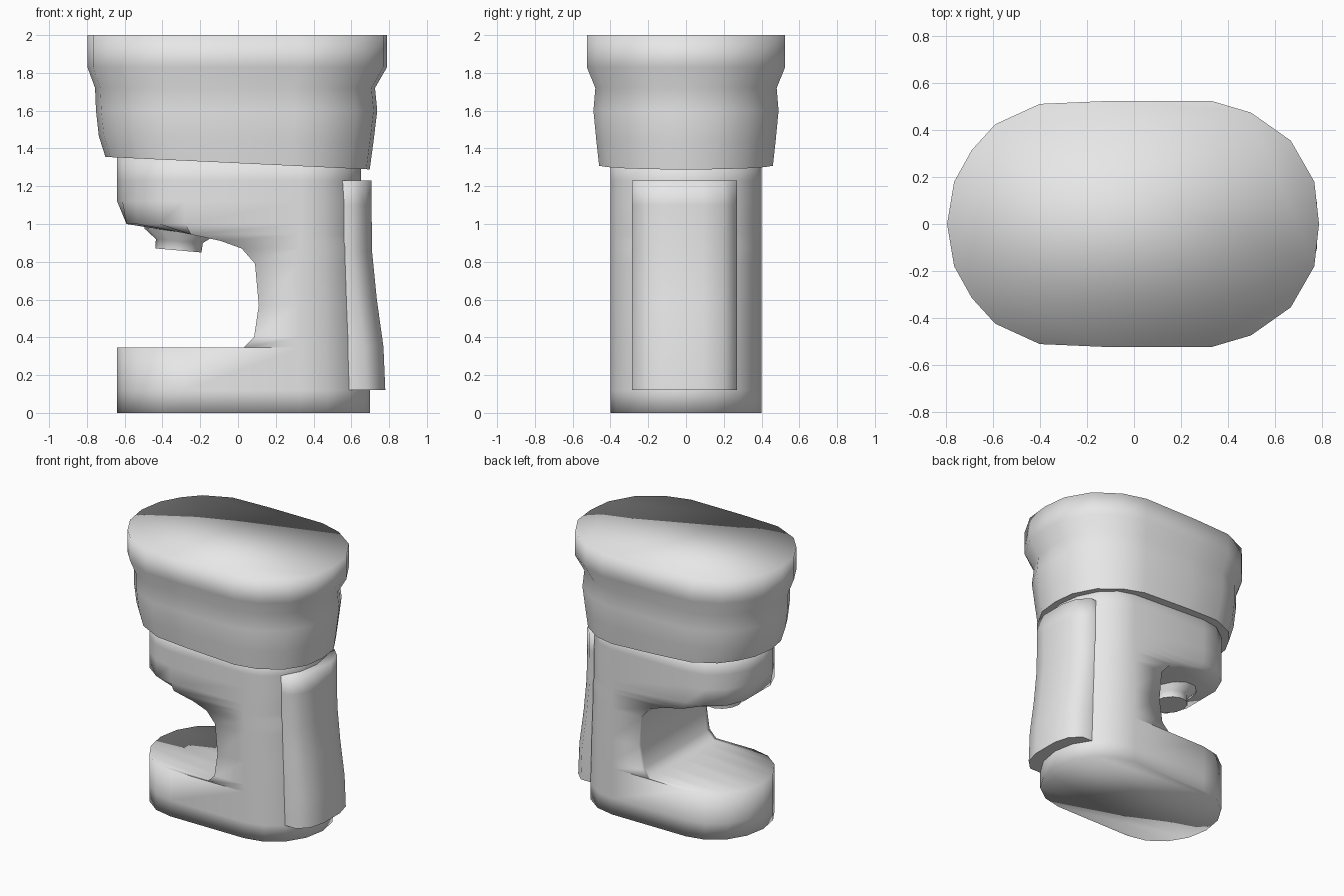
import bpy, bmesh, math
from mathutils import Vector, Matrix

cube = bpy.data.objects.get("Cube")
if cube:
    bpy.data.objects.remove(cube, do_unlink=True)

grey = bpy.data.materials.new("light grey plastic")
grey.use_nodes = True
grey.diffuse_color = (0.8, 0.8, 0.8, 1)
grey.node_tree.nodes["Principled BSDF"].inputs["Base Color"].default_value = (0.8, 0.8, 0.8, 1)


def loft(name, rings, sharp_bottom=False):
    """Skin a stack of closed rings, cap both ends and shade smooth."""
    bm = bmesh.new()
    rows = [[bm.verts.new(p) for p in ring] for ring in rings]
    n = len(rows[0])
    for low, high in zip(rows, rows[1:]):
        for i in range(n):
            j = (i + 1) % n
            bm.faces.new((low[i], low[j], high[j], high[i]))
    bottom = bm.faces.new(rows[0][::-1])
    bm.faces.new(rows[-1])
    if sharp_bottom:
        for e in bottom.edges:
            e.smooth = False
    bmesh.ops.remove_doubles(bm, verts=bm.verts[:], dist=0.0005)
    bmesh.ops.recalc_face_normals(bm, faces=bm.faces[:])
    for f in bm.faces:
        f.smooth = True
    mesh = bpy.data.meshes.new(name)
    bm.to_mesh(mesh)
    bm.free()
    mesh.materials.append(grey)
    obj = bpy.data.objects.new(name, mesh)
    bpy.context.collection.objects.link(obj)
    return obj


# Body: rounded plan, with the cup opening made by limiting how far forward it goes
def body_ring(z, front, back):
    pts = []
    for i in range(9):
        a = math.radians(-90 + 22.5 * i)
        pts.append((0.33 + (back - 0.33) * math.cos(a), 0.4 * math.sin(a), z))
    for i in range(9):
        a = math.radians(90 + 22.5 * i)
        x = -0.28 + 0.36 * math.cos(a)
        pts.append((max(x, front), 0.4 * math.sin(a), z))
    return pts


body_steps = [(0, -0.64, 0.70), (0.12, -0.64, 0.70), (0.345, -0.64, 0.69),
              (0.345, 0.03, 0.69), (0.40, 0.085, 0.69), (0.57, 0.11, 0.68),
              (0.79, 0.09, 0.67), (0.87, 0.02, 0.67), (0.91, -0.09, 0.66),
              (0.945, -0.25, 0.66), (1.0, -0.59, 0.66), (1.12, -0.64, 0.66),
              (1.23, -0.64, 0.65), (1.36, -0.64, 0.65)]
loft("machine_body", [body_ring(*s) for s in body_steps])

# Hood: flared top section with a slanted lower edge
half_plan = [(0.79, 0), (0.77, 0.18), (0.67, 0.355), (0.5, 0.475), (0.33, 0.525),
             (-0.1, 0.525), (-0.4, 0.512), (-0.59, 0.425), (-0.69, 0.315),
             (-0.765, 0.18), (-0.795, 0)]
plan = half_plan + [(x, -y) for x, y in half_plan[-2:0:-1]]


def hood_ring(z, left, right, depth, slant=0):
    ring = []
    for x, y in plan:
        u = x / 0.793
        px = (left + right) / 2 + (right - left) / 2 * u
        ring.append((px, y * depth / 0.525, z - slant * u))
    return ring


loft("hood", [
    hood_ring(1.322, -0.70, 0.70, 0.46, 0.033),
    hood_ring(1.45, -0.735, 0.72, 0.475, 0.015),
    hood_ring(1.6, -0.75, 0.74, 0.49),
    hood_ring(1.72, -0.755, 0.728, 0.48),
    hood_ring(1.83, -0.795, 0.792, 0.525),
    hood_ring(2.0, -0.795, 0.792, 0.525)], sharp_bottom=True)


# Water tank panel standing proud of the rear end
def tank_ring(z, outer, half=0.278):
    edge = [(0.42, half), (outer - 0.10, half), (outer - 0.03, half * 0.75), (outer, half * 0.35)]
    ring = edge + [(x, -y) for x, y in reversed(edge)]
    return [(x, y - 0.007, z) for x, y in ring]


loft("water_tank", [tank_ring(0.12, 0.78), tank_ring(0.35, 0.77), tank_ring(0.6, 0.735),
                    tank_ring(0.85, 0.71), tank_ring(1.1, 0.707), tank_ring(1.23, 0.707)],
     sharp_bottom=True)


# Brewing spout: tilted stepped disc under the head
def disc(radius, z):
    return [(radius * math.cos(i * math.tau / 12), radius * math.sin(i * math.tau / 12), z)
            for i in range(12)]


spout = loft("spout", [disc(0.122, 0), disc(0.125, 0.05), disc(0.19, 0.10), disc(0.2, 0.16)],
             sharp_bottom=True)
spout.matrix_world = Matrix.Translation(Vector((-0.315, 0, 0.86))) @ Matrix.Rotation(math.radians(5), 4, 'Y')
